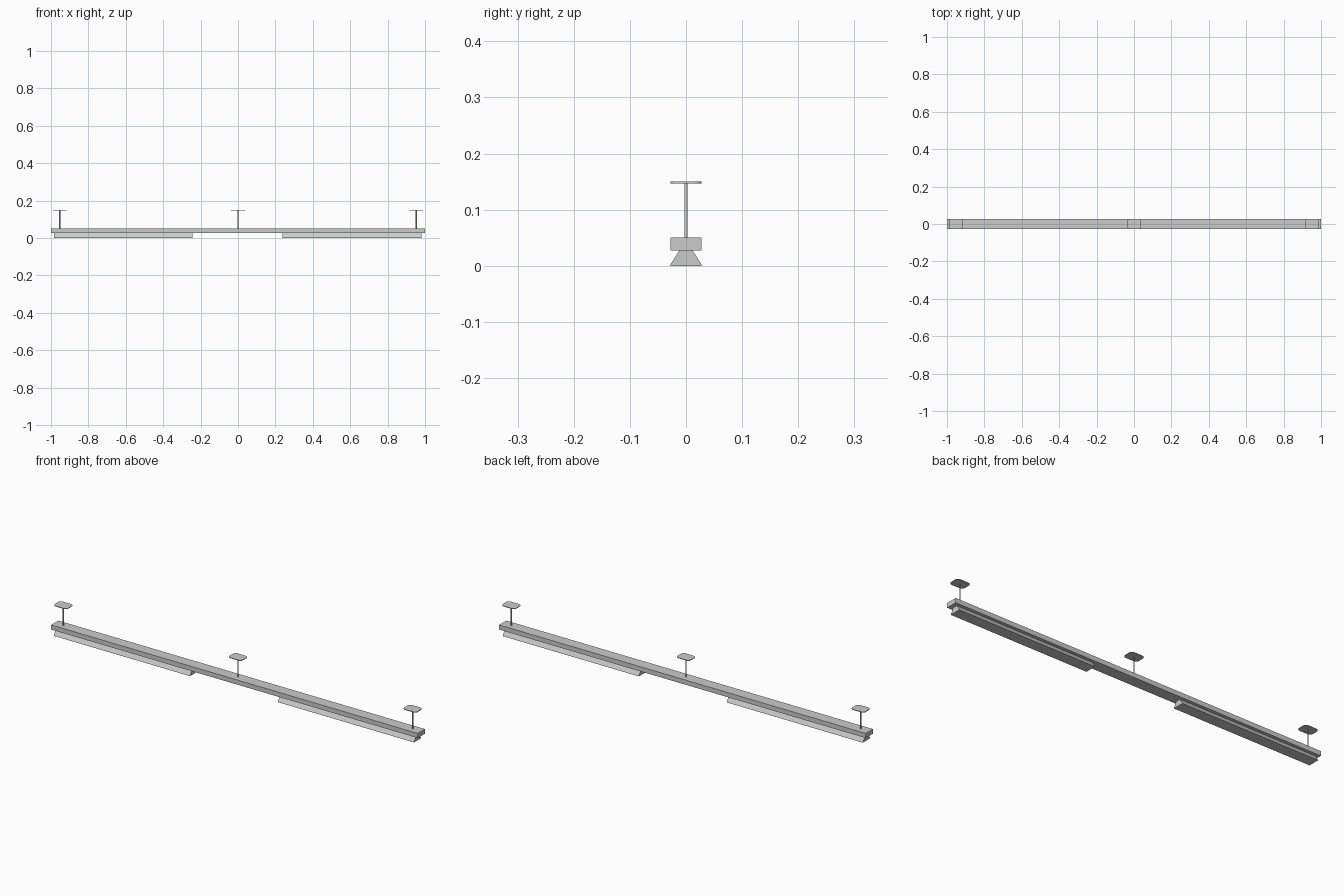
import bpy, bmesh, math

if "Cube" in bpy.data.objects:
    bpy.data.objects.remove(bpy.data.objects["Cube"])


def extrude_profile(name, pts, vec):
    """Solid prism from a closed outline swept along vec."""
    bm = bmesh.new()
    face = bm.faces.new([bm.verts.new(p) for p in pts])
    out = bmesh.ops.extrude_face_region(bm, geom=[face])
    verts = [v for v in out["geom"] if isinstance(v, bmesh.types.BMVert)]
    bmesh.ops.translate(bm, verts=verts, vec=vec)
    bmesh.ops.recalc_face_normals(bm, faces=bm.faces)
    mesh = bpy.data.meshes.new(name)
    bm.to_mesh(mesh)
    bm.free()
    obj = bpy.data.objects.new(name, mesh)
    bpy.context.collection.objects.link(obj)
    return obj


def smooth(obj):
    bpy.ops.object.select_all(action='DESELECT')
    obj.select_set(True)
    bpy.context.view_layer.objects.active = obj
    bpy.ops.object.shade_smooth_by_angle(angle=math.radians(35))


def rounded_rect(cx, hx, hy, r, z, steps=6):
    pts = []
    for i, (sx, sy) in enumerate([(1, 1), (-1, 1), (-1, -1), (1, -1)]):
        for k in range(steps + 1):
            a = math.pi / 2 * (i + k / steps)
            pts.append((cx + sx * (hx - r) + r * math.cos(a),
                        sy * (hy - r) + r * math.sin(a), z))
    return pts


HALF = 0.028      # half depth of every part
RAIL_Z = 0.027    # underside of rail
RAIL_TOP = 0.05
TOP = 0.15

# Long rectangular rail
extrude_profile("rail", [(-1, -HALF, RAIL_Z), (-1, HALF, RAIL_Z),
                         (-1, HALF, RAIL_TOP), (-1, -HALF, RAIL_TOP)], (2, 0, 0))

# Two lamp bars flaring downwards
for side, x0, x1 in [("left", -0.985, -0.242), ("right", 0.237, 0.98)]:
    extrude_profile("lamp_bar_" + side,
                    [(x0, -HALF, 0), (x0, HALF, 0), (x0, HALF, 0.002),
                     (x0, 0.012, RAIL_Z), (x0, -0.012, RAIL_Z), (x0, -HALF, 0.002)],
                    (x1 - x0, 0, 0))

# Hanging rods with rounded ceiling plates
for label, x in [("left", -0.953), ("middle", 0), ("right", 0.953)]:
    bpy.ops.mesh.primitive_cylinder_add(vertices=16, radius=0.003,
                                        depth=TOP - 0.003 - RAIL_TOP,
                                        location=(x, 0, (TOP - 0.003 + RAIL_TOP) / 2))
    rod = bpy.context.object
    rod.name = "rod_" + label
    smooth(rod)
    plate = extrude_profile("ceiling_plate_" + label,
                            rounded_rect(x, 0.037, HALF, 0.015, TOP - 0.003),
                            (0, 0, 0.003))
    smooth(plate)
